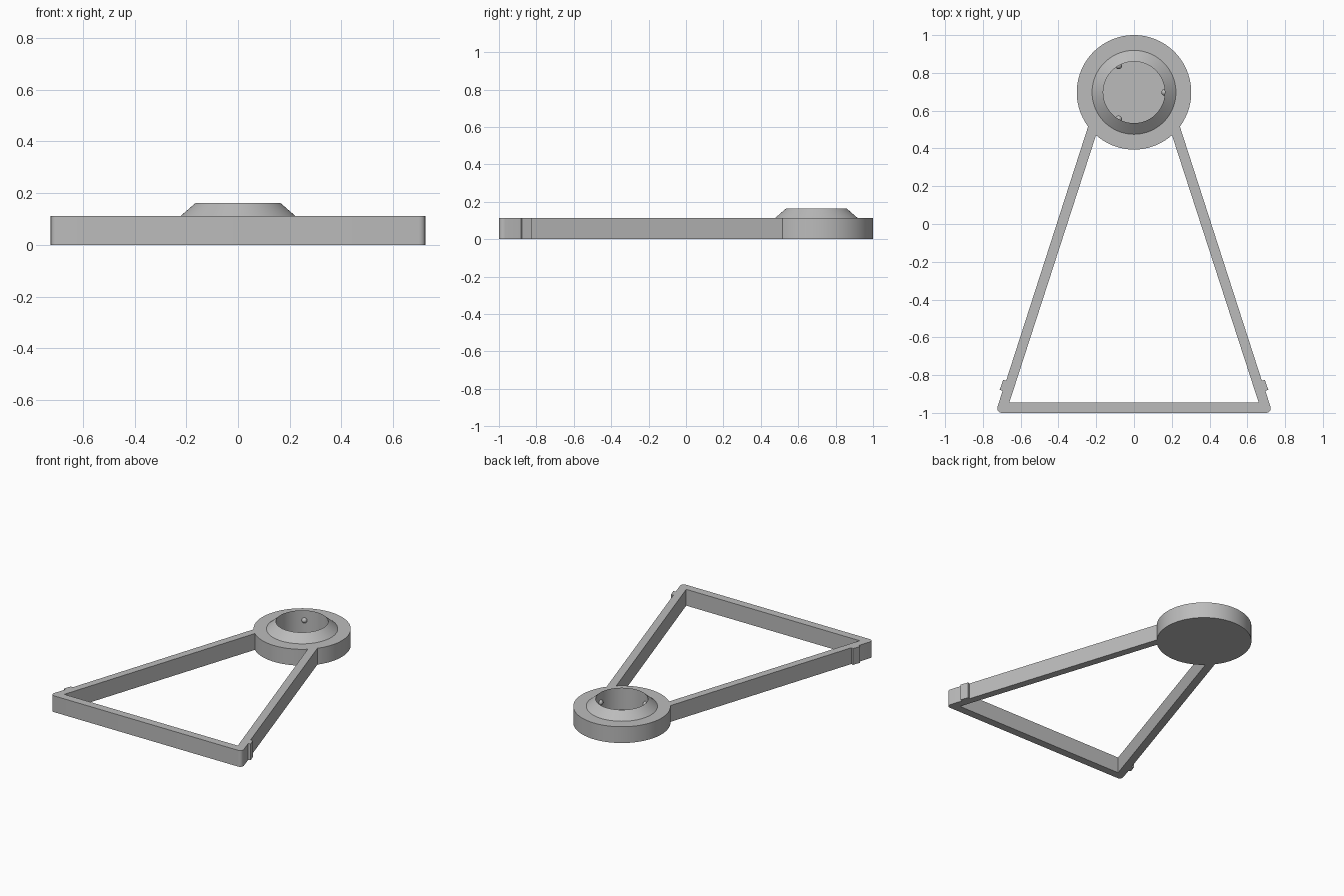
import bpy, bmesh, math
from mathutils import Vector, Matrix

cube = bpy.data.objects.get("Cube")
if cube:
    bpy.data.objects.remove(cube, do_unlink=True)

grey = bpy.data.materials.new("plain_grey")
grey.use_nodes = True
COLOUR = (0.5, 0.5, 0.5, 1)
grey.diffuse_color = COLOUR
grey.node_tree.nodes["Principled BSDF"].inputs["Base Color"].default_value = COLOUR

HEIGHT = 0.112
CUP_Y = 0.697
HOLE_R = 0.163


def finish(bm, name, location=(0, 0, 0)):
    """Turn a bmesh into a grey object, smooth except at sharp edges."""
    bmesh.ops.recalc_face_normals(bm, faces=bm.faces)
    mesh = bpy.data.meshes.new(name)
    bm.to_mesh(mesh)
    bm.free()
    mesh.materials.append(grey)
    obj = bpy.data.objects.new(name, mesh)
    obj.location = location
    bpy.context.collection.objects.link(obj)
    bpy.ops.object.select_all(action='DESELECT')
    obj.select_set(True)
    bpy.context.view_layer.objects.active = obj
    bpy.ops.object.shade_smooth_by_angle(angle=math.radians(30))
    return obj


# Triangular frame: front bar, two arms and a small side catch on each arm
outer = [(0.240, 0.525), (0.677, -0.830), (0.693, -0.825),
         (0.711, -0.878), (0.6955, -0.883), (0.733, -1.0)]
inner = [(0.66, -0.945), (0.198, 0.48)]


def mirrored(points):
    return [(-x, y) for x, y in reversed(points)]


outline = outer + mirrored(outer) + mirrored(inner) + inner[:1] + inner[1:]
# Walk: right outer, left outer, then back along the inside edge
outline = outer + mirrored(outer) + [(-x, y) for x, y in reversed(inner)] + inner
bm = bmesh.new()
base = bm.faces.new([bm.verts.new((x, y, 0)) for x, y in outline])
top = bmesh.ops.extrude_face_region(bm, geom=[base])
bmesh.ops.translate(bm, vec=(0, 0, HEIGHT),
                    verts=[v for v in top["geom"] if isinstance(v, bmesh.types.BMVert)])
corners = [e for e in bm.edges
           if all(v.co.y < -0.99 for v in e.verts)
           and abs(e.verts[0].co.z - e.verts[1].co.z) > 0.05]
bmesh.ops.bevel(bm, geom=corners, offset=0.035, segments=6, profile=0.5, affect='EDGES')
finish(bm, "triangular_frame")

# Round cup: disc, sloped collar, and a deep straight hole
profile = [(0, 0), (0.303, 0), (0.303, HEIGHT), (0.222, HEIGHT),
           (HOLE_R, 0.163), (HOLE_R, 0.012), (0, 0.012)]
bm = bmesh.new()
verts = [bm.verts.new((r, 0, z)) for r, z in profile]
edges = [bm.edges.new(pair) for pair in zip(verts, verts[1:])]
bmesh.ops.spin(bm, geom=verts + edges, cent=(0, 0, 0), axis=(0, 0, 1),
               angle=math.tau, steps=96, use_duplicate=False)
bmesh.ops.remove_doubles(bm, verts=bm.verts, dist=0.0001)
finish(bm, "round_cup", (0, CUP_Y, 0))

# Three small grip bumps on the wall of the hole
for i in range(3):
    angle = i * math.tau / 3
    bm = bmesh.new()
    bmesh.ops.create_uvsphere(bm, u_segments=20, v_segments=12, radius=0.018)
    finish(bm, f"grip_bump_{i + 1}",
           (HOLE_R * math.cos(angle), CUP_Y + HOLE_R * math.sin(angle), 0.095))
